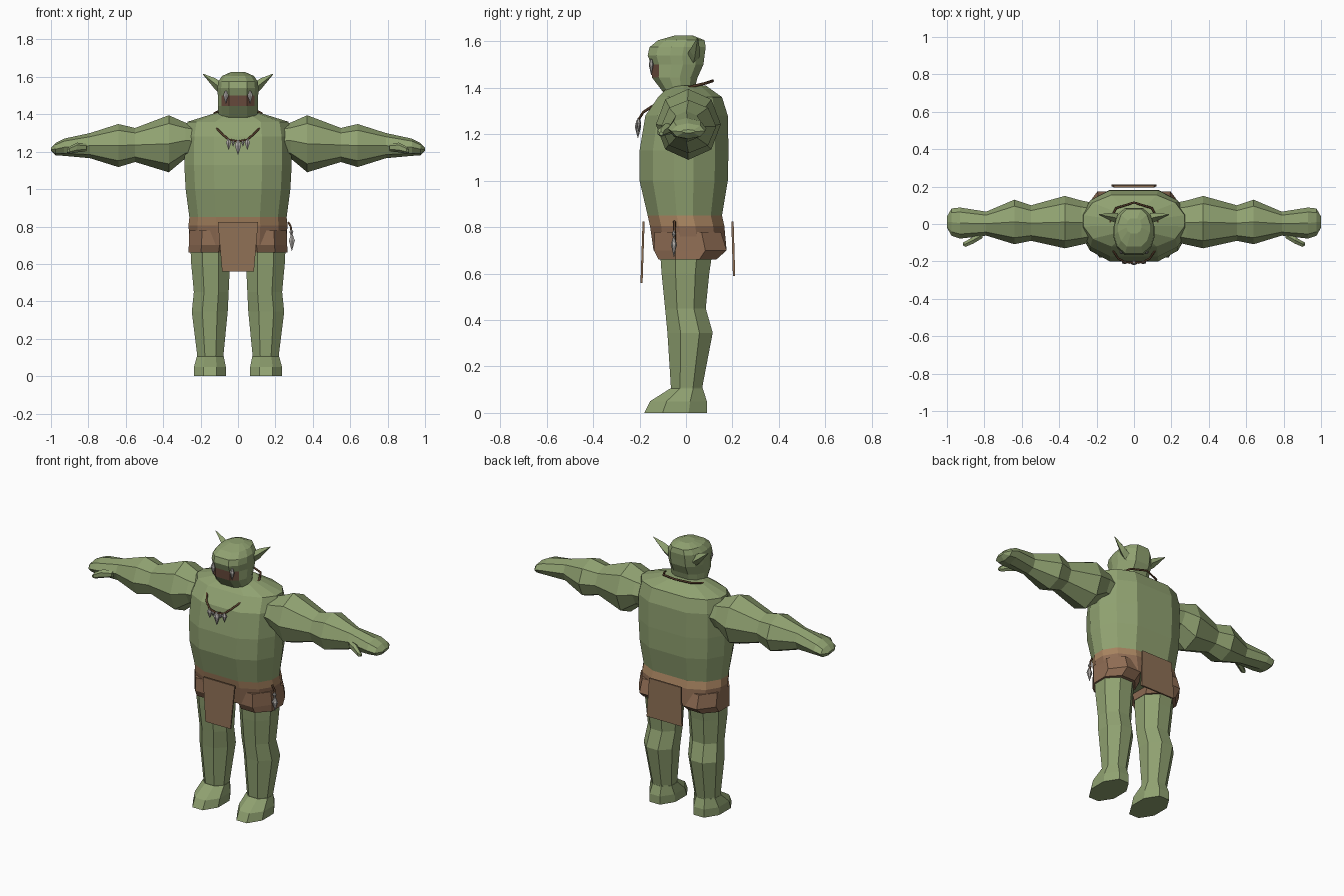
import bpy, bmesh, math
from mathutils import Vector

cube = bpy.data.objects.get("Cube")
if cube:
    bpy.data.objects.remove(cube, do_unlink=True)


def material(name, rgb):
    m = bpy.data.materials.new(name)
    m.use_nodes = True
    colour = (*rgb, 1)
    m.diffuse_color = colour
    m.node_tree.nodes["Principled BSDF"].inputs["Base Color"].default_value = colour
    return m


SKIN = material("green_skin", (0.28, 0.36, 0.165))
SHORTS = material("brown_cloth", (0.28, 0.155, 0.09))
BELT = material("tan_belt", (0.40, 0.235, 0.12))
HIDE = material("hide_flap", (0.27, 0.16, 0.09))
MOUTH = material("dark_brown_jaw", (0.14, 0.07, 0.045))
CORD = material("dark_cord", (0.10, 0.05, 0.025))
BONE = material("grey_bone", (0.42, 0.40, 0.38))


def ngon(n, flat=True):
    """Unit section; flat puts sides, not corners, on the axes."""
    shift, r = (0.5, 1 / math.cos(math.pi / n)) if flat else (0, 1)
    return [(r * math.cos(math.tau * (i + shift) / n),
             r * math.sin(math.tau * (i + shift) / n)) for i in range(n)]


# boxy body section, one quarter reflected round
QUARTER = [(1, 0.22), (0.82, 0.7), (0.45, 1)]
HALF = QUARTER + [(-x, y) for x, y in reversed(QUARTER)]
BOXY = HALF + [(-x, -y) for x, y in HALF]


def loft(name, rings, mats, shape, axis="z", bands=None, mirror=False):
    """Skin rings (t, u_min, u_max, v_min, v_max) stacked along an axis."""
    bm = bmesh.new()
    loops = []
    for t, u0, u1, v0, v1 in rings:
        loop = []
        for a, b in shape:
            u = (u0 + u1 + a * (u1 - u0)) / 2
            v = (v0 + v1 + b * (v1 - v0)) / 2
            loop.append(bm.verts.new((u, v, t) if axis == "z" else (t, u, v)))
        loops.append(loop)
    n = len(shape)
    for k, (lo, hi) in enumerate(zip(loops, loops[1:])):
        for i in range(n):
            j = (i + 1) % n
            f = bm.faces.new((lo[i], lo[j], hi[j], hi[i]))
            if bands:
                f.material_index = bands(k, f.calc_center_median())
    bm.faces.new(loops[0])
    bm.faces.new(loops[-1])
    bmesh.ops.recalc_face_normals(bm, faces=bm.faces)
    mesh = bpy.data.meshes.new(name)
    bm.to_mesh(mesh)
    bm.free()
    for m in mats:
        mesh.materials.append(m)
    ob = bpy.data.objects.new(name, mesh)
    bpy.context.collection.objects.link(ob)
    if mirror:
        mod = ob.modifiers.new("Mirror", "MIRROR")
        mod.use_mirror_merge = False
    return ob


def cord(name, points, thickness):
    cu = bpy.data.curves.new(name, "CURVE")
    cu.dimensions = "3D"
    cu.bevel_depth = thickness
    cu.bevel_resolution = 1
    sp = cu.splines.new("POLY")
    sp.points.add(len(points) - 1)
    for p, co in zip(sp.points, points):
        p.co = (*co, 1)
    cu.materials.append(CORD)
    ob = bpy.data.objects.new(name, cu)
    bpy.context.collection.objects.link(ob)


def tooth(name, top, length, width, mirror=False):
    """Hanging fang: narrow root, wide shoulder, sharp tip."""
    x, y, z = top
    rings = []
    for drop, w in ((0, 0.35), (0.35, 1), (1, 0.04)):
        r = w * width / 2
        rings.append((z - drop * length, x - r, x + r, y - r * 0.7, y + r * 0.7))
    loft(name, rings, [BONE], ngon(6), mirror=mirror)


def centred(rings):
    return [(z, -w, w, y0, y1) for z, w, y0, y1 in rings]


# torso with shorts and belt as lower bands
loft("torso", centred([
    (0.70, 0.255, -0.14, 0.175), (0.805, 0.265, -0.155, 0.165),
    (0.85, 0.26, -0.165, 0.155), (1.0, 0.28, -0.2, 0.18),
    (1.13, 0.287, -0.2, 0.183), (1.28, 0.285, -0.175, 0.18),
    (1.36, 0.27, -0.12, 0.155), (1.41, 0.11, -0.07, 0.085)]),
    [SKIN, SHORTS, BELT], BOXY, bands=lambda k, c: {0: 1, 1: 2}.get(k, 0))

# head with a dark jaw band across the front
loft("head", centred([
    (1.36, 0.09, -0.08, 0.03), (1.39, 0.104, -0.105, 0.035),
    (1.445, 0.108, -0.147, 0.05), (1.50, 0.108, -0.15, 0.075),
    (1.54, 0.11, -0.165, 0.08), (1.575, 0.106, -0.157, 0.085),
    (1.605, 0.085, -0.12, 0.08), (1.625, 0.04, -0.05, 0.03)]),
    [SKIN, MOUTH], BOXY, bands=lambda k, c: int(k == 2 and c.y < -0.11))

loft("ear", [(0.085, 0.0, 0.06, 1.50, 1.57), (0.12, 0.015, 0.06, 1.53, 1.592),
             (0.187, 0.048, 0.052, 1.612, 1.617)],
     [SKIN], ngon(4, False), "x", mirror=True)

# arms and hands
loft("arm", [
    (0.20, -0.09, 0.11, 1.17, 1.34), (0.28, -0.11, 0.125, 1.165, 1.355),
    (0.37, -0.13, 0.15, 1.09, 1.395), (0.55, -0.09, 0.10, 1.145, 1.327),
    (0.64, -0.108, 0.13, 1.118, 1.348), (0.79, -0.062, 0.066, 1.165, 1.30),
    (0.93, -0.078, 0.088, 1.178, 1.27), (0.975, -0.063, 0.083, 1.18, 1.247),
    (1.0, -0.02, 0.04, 1.205, 1.22)],
    [SKIN], ngon(8, False), "x", mirror=True)
loft("thumb", [
    (0.81, -0.075, -0.04, 1.205, 1.24), (0.86, -0.105, -0.068, 1.20, 1.245),
    (0.90, -0.122, -0.092, 1.192, 1.225), (0.915, -0.115, -0.10, 1.195, 1.21)],
    [SKIN], ngon(6), "x", mirror=True)

# legs, feet and shorts cuffs
loft("leg", [
    (0.08, 0.078, 0.218, -0.06, 0.07), (0.11, 0.078, 0.218, -0.065, 0.07),
    (0.345, 0.055, 0.247, -0.08, 0.115), (0.45, 0.05, 0.236, -0.09, 0.085),
    (0.60, 0.043, 0.25, -0.105, 0.10), (0.70, 0.04, 0.255, -0.112, 0.115)],
    [SKIN], ngon(8), mirror=True)
loft("foot", [
    (0.0, 0.065, 0.235, -0.18, 0.09), (0.05, 0.065, 0.235, -0.155, 0.09),
    (0.105, 0.076, 0.22, -0.068, 0.072)],
    [SKIN], ngon(8), mirror=True)
loft("shorts_cuff", [
    (0.66, 0.038, 0.265, -0.118, 0.13), (0.70, 0.03, 0.263, -0.138, 0.175),
    (0.78, 0.03, 0.26, -0.135, 0.15)],
    [SHORTS], ngon(8), mirror=True)

# hide flaps
loft("front_flap", [(0.56, -0.085, 0.085, -0.196, -0.187),
                    (0.825, -0.108, 0.108, -0.187, -0.178)], [HIDE], ngon(4))
loft("back_flap", [(0.59, -0.12, 0.12, 0.202, 0.212),
                   (0.825, -0.108, 0.108, 0.195, 0.205)], [HIDE], ngon(4))

# necklace
side = [(0.05, -0.203, 1.265), (0.085, -0.184, 1.295), (0.12, -0.13, 1.33),
        (0.13, -0.06, 1.375), (0.125, 0.03, 1.407), (0.095, 0.085, 1.42)]
loop = [(0, -0.206, 1.255)] + side + [(0, 0.115, 1.43)]
loop += [(-x, y, z) for x, y, z in reversed(side)] + [loop[0]]
cord("necklace_cord", loop, 0.006)
tooth("necklace_middle_tooth", (0, -0.207, 1.262), 0.08, 0.034)
tooth("necklace_side_tooth", (0.05, -0.204, 1.27), 0.06, 0.028, True)
tooth("necklace_small_tooth", (0.026, -0.206, 1.262), 0.035, 0.018, True)

# tusks
tooth("tusk", (0.065, -0.15, 1.525), 0.07, 0.026, True)

# left hip charm
cord("hip_charm_cord", [(0.268, -0.05, 0.825), (0.282, -0.05, 0.80),
                        (0.288, -0.05, 0.73)], 0.006)
tooth("hip_charm_bead", (0.285, -0.052, 0.785), 0.04, 0.022)
tooth("hip_charm_tooth", (0.288, -0.052, 0.755), 0.085, 0.032)
